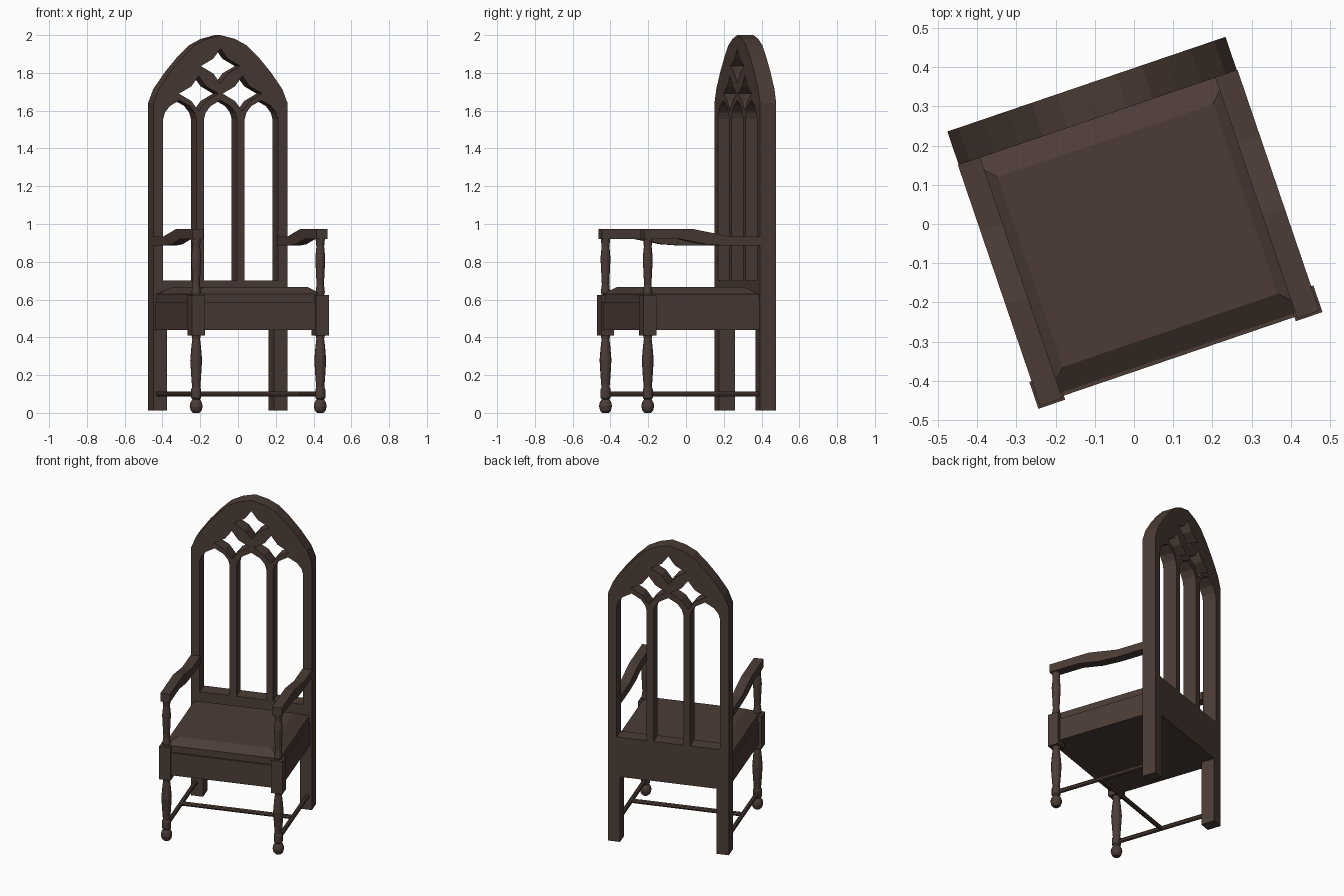
import bpy, bmesh, math
from mathutils import Matrix, Vector

if "Cube" in bpy.data.objects:
    bpy.data.objects.remove(bpy.data.objects["Cube"])

TURN = Matrix.Rotation(math.radians(18.8), 4, 'Z')   # whole chair is turned

wood = bpy.data.materials.new("dark_brown_wood")
wood.diffuse_color = (0.072, 0.045, 0.037, 1)
wood.use_nodes = True
wood.node_tree.nodes["Principled BSDF"].inputs["Base Color"].default_value = wood.diffuse_color


def finish(name, bm):
    bmesh.ops.recalc_face_normals(bm, faces=bm.faces[:])
    bm.transform(TURN)
    me = bpy.data.meshes.new(name)
    bm.to_mesh(me)
    bm.free()
    me.materials.clear()
    me.materials.append(wood)
    ob = bpy.data.objects.new(name, me)
    bpy.context.collection.objects.link(ob)
    return ob


def loft(name, rings):
    """Closed solid through rings of points."""
    bm = bmesh.new()
    vs = [[bm.verts.new(p) for p in ring] for ring in rings]
    n = len(vs[0])
    for a, b in zip(vs, vs[1:]):
        for i in range(n):
            j = (i + 1) % n
            bm.faces.new((a[i], a[j], b[j], b[i]))
    bm.faces.new(vs[0])
    bm.faces.new(vs[-1])
    return finish(name, bm)


def rect(x0, x1, y0, y1, z):
    return [(x0, y0, z), (x1, y0, z), (x1, y1, z), (x0, y1, z)]


def box(name, x0, x1, y0, y1, z0, z1):
    return loft(name, [rect(x0, x1, y0, y1, z0), rect(x0, x1, y0, y1, z1)])


def turned(name, x, y, profile, sides=12):
    rings = [[(x + r * math.cos(2 * math.pi * i / sides),
               y + r * math.sin(2 * math.pi * i / sides), z)
              for i in range(sides)] for z, r in profile]
    return loft(name, rings)


def rod(name, p, q, r, sides=8):
    p, q = Vector(p), Vector(q)
    d = (q - p).normalized()
    up = Vector((0, 0, 1))
    side = d.cross(up)
    off = [side * (r * math.cos(2 * math.pi * i / sides)) +
           up * (r * math.sin(2 * math.pi * i / sides)) for i in range(sides)]
    return loft(name, [[p + o for o in off], [q + o for o in off]])


def mirrored(half):
    """Complete a symmetric outline from its right half."""
    return half + [(-x, z) for x, z in reversed(half) if abs(x) > 1e-6]


# Back panel: arched outline with legs, three lancets and three star cut-outs
BACK_Y, BACK_T = 0.332, 0.09
outline = mirrored([(0.30, 0.44), (0.30, 0.012), (0.375, 0.012), (0.375, 1.64),
                    (0.345, 1.715), (0.28, 1.805), (0.215, 1.88), (0.148, 1.945),
                    (0.08, 1.98), (0, 2.0)])
loops = [outline]
lancet = mirrored([(0.093, 0.70), (0.093, 1.555), (0.083, 1.59), (0.055, 1.625),
                   (0, 1.655)])
for cx in (-0.228, 0, 0.228):
    loops.append([(cx + x, z) for x, z in lancet])
for cx, cz in ((-0.122, 1.69), (0.122, 1.69), (0, 1.836)):
    star = []
    for i in range(4):
        a = i * math.pi / 2
        star.append((cx + 0.11 * math.cos(a), cz + 0.093 * math.sin(a)))
        a += math.pi / 4
        star.append((cx + 0.058 * math.cos(a), cz + 0.055 * math.sin(a)))
    loops.append(star)

cu = bpy.data.curves.new("back_outline", 'CURVE')
cu.dimensions = '2D'
cu.fill_mode = 'BOTH'
cu.extrude = BACK_T / 2
for loop in loops:
    sp = cu.splines.new('POLY')
    sp.points.add(len(loop) - 1)
    for pt, (x, z) in zip(sp.points, loop):
        pt.co = (x, z, 0, 1)
    sp.use_cyclic_u = True
tmp = bpy.data.objects.new("back_outline", cu)
bpy.context.collection.objects.link(tmp)
dg = bpy.context.evaluated_depsgraph_get()
flat = bpy.data.meshes.new_from_object(tmp.evaluated_get(dg))
bm = bmesh.new()
bm.from_mesh(flat)
bpy.data.objects.remove(tmp)
bpy.data.meshes.remove(flat)
bmesh.ops.remove_doubles(bm, verts=bm.verts[:], dist=1e-5)
bm.transform(Matrix.Translation((0, BACK_Y, 0)) @ Matrix.Rotation(math.pi / 2, 4, 'X'))
for f in bm.faces:
    f.smooth = False
finish("arched_back", bm)

# Seat: apron, board and bevelled panel
FRONT = BACK_Y - BACK_T / 2
box("seat_apron", -0.365, 0.365, -0.357, FRONT, 0.44, 0.587)
box("seat_board", -0.358, 0.358, -0.347, FRONT, 0.587, 0.63)
loft("seat_panel", [rect(-0.35, 0.35, -0.345, FRONT, 0.63),
                    rect(-0.29, 0.29, -0.287, 0.225, 0.667)])

# Front legs, arm posts, arms and side stretchers
LEG_X, LEG_Y = 0.347, -0.332
leg = [(0, 0.018), (0.012, 0.029), (0.035, 0.035), (0.055, 0.031), (0.072, 0.02),
       (0.08, 0.027), (0.125, 0.027), (0.135, 0.022), (0.2, 0.027), (0.28, 0.032),
       (0.35, 0.026), (0.39, 0.021), (0.42, 0.027)]
post = [(0.62, 0.02), (0.64, 0.025), (0.68, 0.02), (0.76, 0.024), (0.82, 0.027),
        (0.88, 0.021), (0.93, 0.026)]
arm = [(-0.362, 0.92), (-0.16, 0.92), (-0.02, 0.893), (0.10, 0.885), (FRONT, 0.885),
       (FRONT, 0.935), (0.112, 0.935), (-0.088, 0.973), (-0.362, 0.973)]
for s, side in ((-1, "left"), (1, "right")):
    x = s * LEG_X
    turned(side + "_front_leg", x, LEG_Y, leg)
    box(side + "_leg_block", x - 0.036, x + 0.036, LEG_Y - 0.036, LEG_Y + 0.036,
        0.41, 0.625)
    turned(side + "_arm_post", x, LEG_Y, post)
    loft(side + "_arm", [[(s * u, y, z) for y, z in arm] for u in (0.317, 0.377)])
    rod(side + "_stretcher", (x, LEG_Y, 0.1), (x, FRONT + 0.01, 0.1), 0.014)

# Cross stretcher between the side stretchers
rod("cross_stretcher", (-LEG_X, -0.02, 0.1), (LEG_X, -0.02, 0.1), 0.014)
